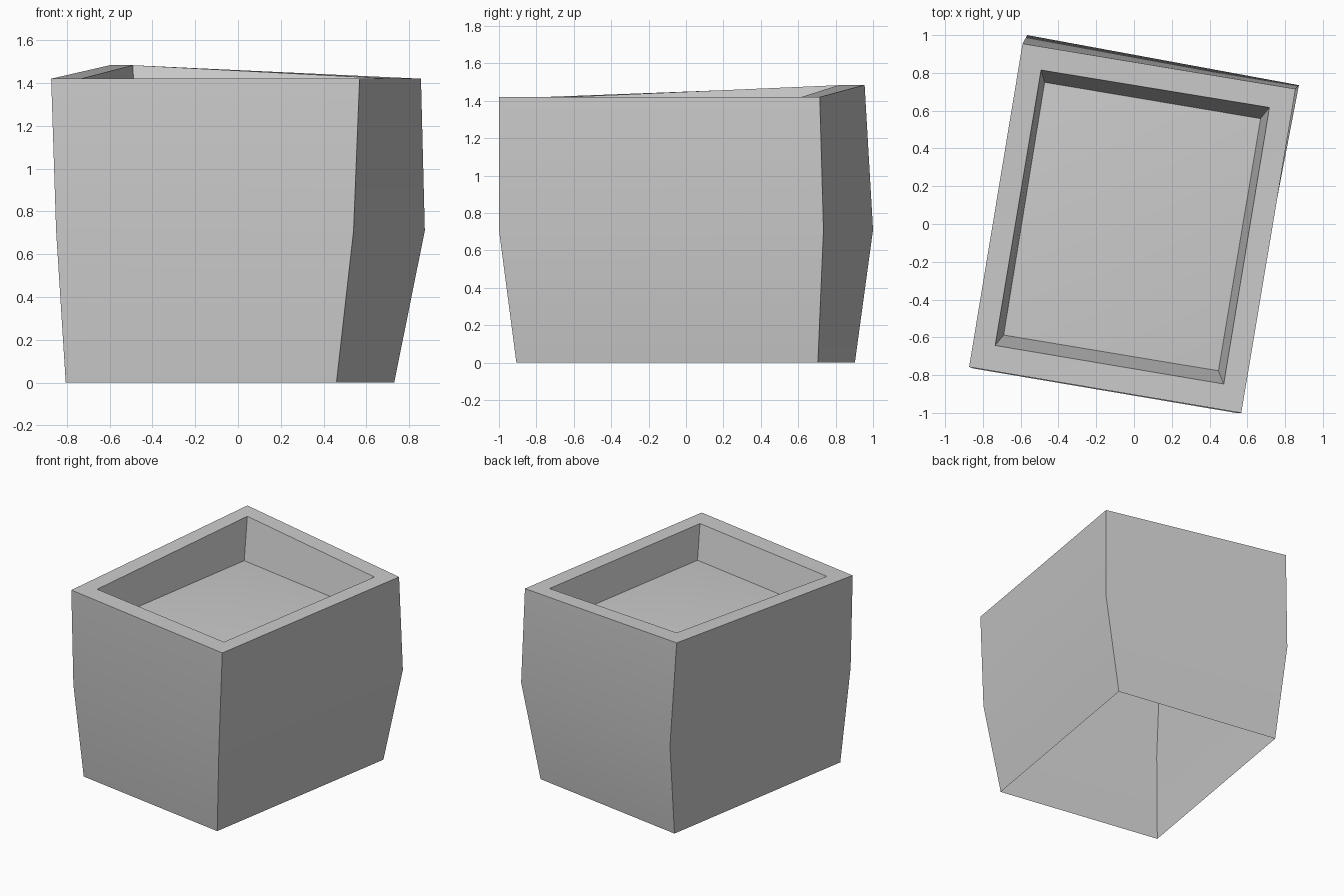
import bpy
import bmesh
from math import radians
from mathutils import Vector

cube = bpy.data.objects.get("Cube")
if cube:
    bpy.data.objects.remove(cube, do_unlink=True)

# Plain grey material
grey = bpy.data.materials.new("plain_grey")
grey.use_nodes = True
colour = (0.6, 0.6, 0.6, 1)
grey.diffuse_color = colour
grey.node_tree.nodes["Principled BSDF"].inputs["Base Color"].default_value = colour

# Cross-sections from the open base up over the rim and down to the recess floor;
# corners run front-left, front-right, back-right, back-left
base = [(-0.805, -0.705, 0), (0.46, -0.907, 0), (0.73, 0.705, 0), (-0.535, 0.903, 0)]
waist = [(-0.85, -0.765, 0.71), (0.54, -1.0, 0.71), (0.873, 0.735, 0.71), (-0.565, 1.0, 0.71)]
rim_outer = [(-0.873, -0.757, 1.42), (0.568, -1.0, 1.42), (0.855, 0.715, 1.42), (-0.59, 0.955, 1.485)]
rim_inner = [(-0.735, -0.643, 1.42), (0.475, -0.847, 1.42), (0.717, 0.617, 1.42), (-0.492, 0.815, 1.483)]
floor = [(-0.69, -0.588, 1.175), (0.447, -0.777, 1.175), (0.67, 0.558, 1.175), (-0.473, 0.75, 1.175)]
mound_height = 0.06

# Skin the sections into one shell with an open underside
bm = bmesh.new()
rings = [[bm.verts.new(p) for p in ring]
         for ring in (base, waist, rim_outer, rim_inner, floor)]
for lower, upper in zip(rings, rings[1:]):
    for i in range(4):
        j = (i + 1) % 4
        bm.faces.new((lower[i], lower[j], upper[j], upper[i]))

# Gently mounded floor of the recess
centre = sum((v.co for v in rings[-1]), Vector()) / 4
peak = bm.verts.new(centre + Vector((0, 0, mound_height)))
for i in range(4):
    bm.faces.new((rings[-1][i], rings[-1][(i + 1) % 4], peak))

mesh = bpy.data.meshes.new("planter_box")
bm.to_mesh(mesh)
bm.free()
mesh.materials.append(grey)

box = bpy.data.objects.new("planter_box", mesh)
bpy.context.collection.objects.link(box)

# Soften the waist and mound while keeping the corners and rim crisp
bpy.ops.object.select_all(action='DESELECT')
box.select_set(True)
bpy.context.view_layer.objects.active = box
bpy.ops.object.shade_smooth_by_angle(angle=radians(30))
